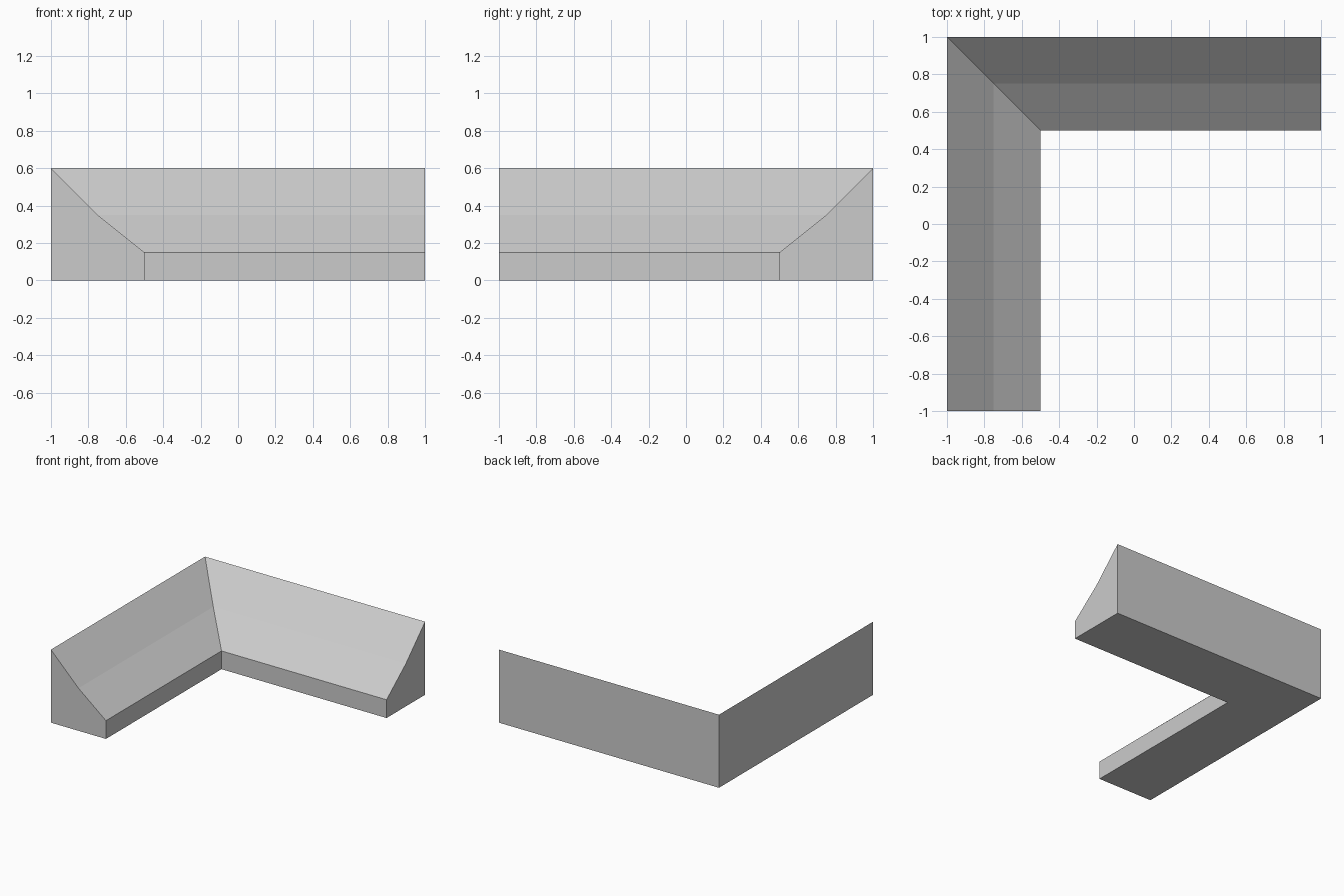
import bpy, bmesh

if "Cube" in bpy.data.objects:
    bpy.data.objects.remove(bpy.data.objects["Cube"])

# Cross-section: distance inward from the outer wall, height
profile = [(0, 0), (0.5, 0), (0.5, 0.15), (0.25, 0.35), (0, 0.6)]

# L-shaped path along the outer wall: point, inward (mitred) direction
stations = [((-1, -1), (1, 0)), ((-1, 1), (1, -1)), ((1, 1), (0, -1))]

bm = bmesh.new()
rings = [[bm.verts.new((px + ix * d, py + iy * d, z)) for d, z in profile]
         for (px, py), (ix, iy) in stations]

# Sides of the two mitred arms
n = len(profile)
for a, b in zip(rings, rings[1:]):
    for i in range(n):
        j = (i + 1) % n
        bm.faces.new((a[i], a[j], b[j], b[i]))

# End caps
bm.faces.new(rings[0])
bm.faces.new(rings[-1])
bmesh.ops.recalc_face_normals(bm, faces=bm.faces)

mesh = bpy.data.meshes.new("corner_moulding")
bm.to_mesh(mesh)
bm.free()
bpy.context.collection.objects.link(bpy.data.objects.new("corner_moulding", mesh))
